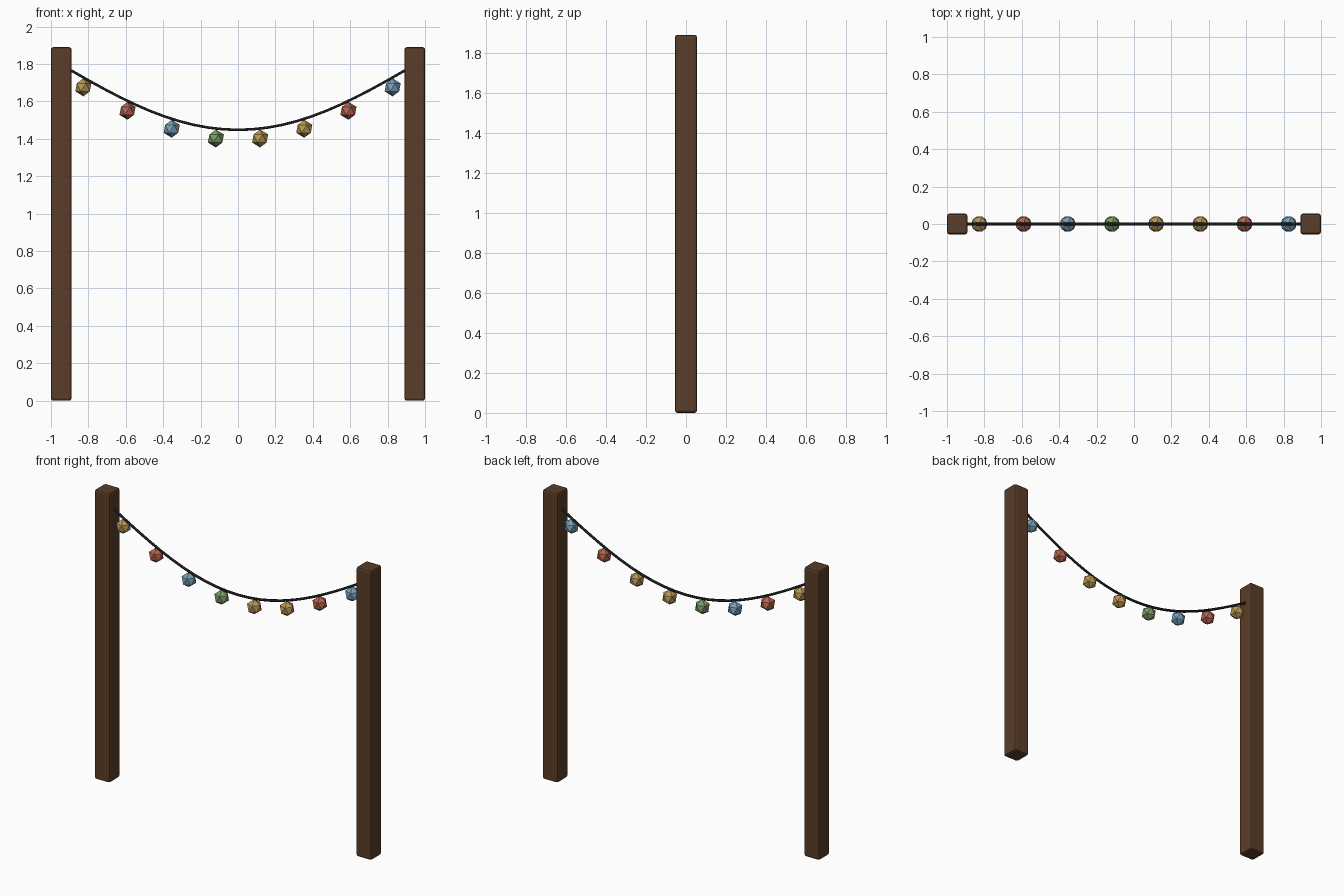
import bpy, math

if "Cube" in bpy.data.objects:
    bpy.data.objects.remove(bpy.data.objects["Cube"])

POST_X, POST_W, POST_H = 0.945, 0.11, 1.89
ROPE_TOP, SAG = 1.796, 0.348


def material(name, rgb):
    m = bpy.data.materials.new(name)
    m.diffuse_color = (*rgb, 1)
    m.use_nodes = True
    m.node_tree.nodes["Principled BSDF"].inputs["Base Color"].default_value = m.diffuse_color
    return m


wood = material("wood", (0.10, 0.047, 0.022))
black = material("cable", (0.012, 0.012, 0.013))
glass = {
    "y": material("amber", (0.48, 0.31, 0.09)),
    "r": material("red", (0.46, 0.13, 0.08)),
    "b": material("blue", (0.19, 0.35, 0.48)),
    "g": material("green", (0.20, 0.33, 0.13)),
}


def hang(t):
    """Point on the sagging cable, t from 0 to 1."""
    return (POST_X * (2 * t - 1), 0, ROPE_TOP - SAG * math.sin(math.pi * t))


# Posts with softened edges
for side, name in ((-1, "left_post"), (1, "right_post")):
    bpy.ops.mesh.primitive_cube_add(size=1, location=(side * POST_X, 0, POST_H / 2))
    post = bpy.context.object
    post.name = name
    post.scale = (POST_W, POST_W, POST_H)
    bpy.ops.object.transform_apply(location=False, rotation=False, scale=True)
    bev = post.modifiers.new("edge", "BEVEL")
    bev.width, bev.segments = 0.012, 2
    post.data.materials.append(wood)

# Sagging cable
curve = bpy.data.curves.new("cable", "CURVE")
curve.dimensions = "3D"
curve.bevel_depth = 0.008
curve.bevel_resolution = 1
curve.use_fill_caps = True
line = curve.splines.new("POLY")
N = 24
line.points.add(N)
for i, p in enumerate(line.points):
    p.co = (*hang(i / N), 1)
cable = bpy.data.objects.new("cable", curve)
bpy.context.collection.objects.link(cable)
curve.materials.append(black)

# Faceted bulbs hanging under the cable
for i, c in enumerate("yrbgyyrb"):
    x, y, z = hang((i + 0.5) / 8)
    bpy.ops.mesh.primitive_ico_sphere_add(subdivisions=1, radius=0.048,
                                          location=(x, y, z - 0.053))
    bulb = bpy.context.object
    bulb.name = f"bulb_{i + 1}"
    bulb.data.materials.append(glass[c])
